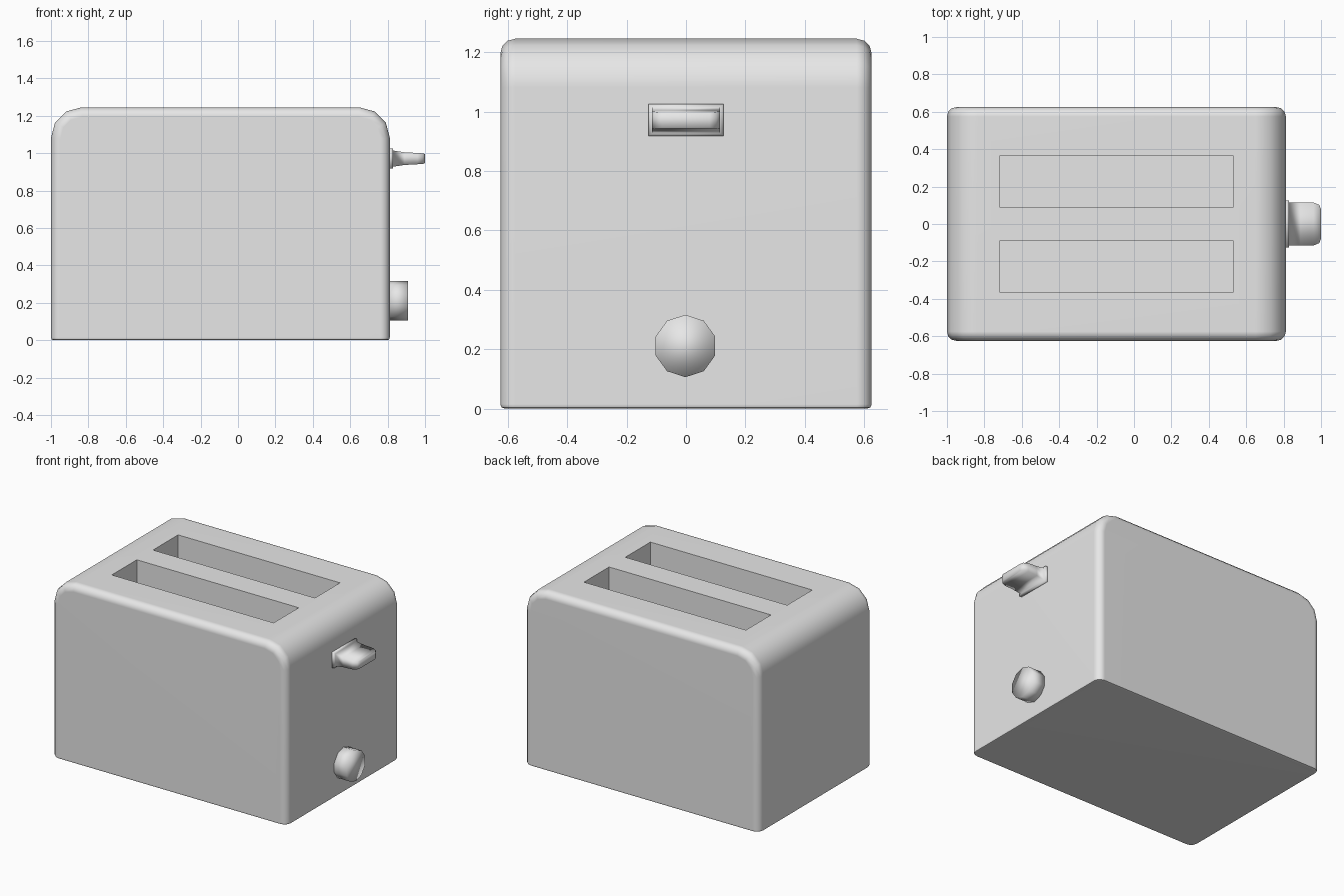
import bpy, bmesh, math
from mathutils import Matrix, Vector

if "Cube" in bpy.data.objects:
    bpy.data.objects.remove(bpy.data.objects["Cube"], do_unlink=True)

grey = bpy.data.materials.new("light_grey")
grey.use_nodes = True
grey.diffuse_color = (0.8, 0.8, 0.8, 1)
grey.node_tree.nodes["Principled BSDF"].inputs["Base Color"].default_value = (0.8, 0.8, 0.8, 1)


def make_object(name, bm):
    bmesh.ops.recalc_face_normals(bm, faces=bm.faces[:])
    mesh = bpy.data.meshes.new(name)
    bm.to_mesh(mesh)
    bm.free()
    mesh.materials.append(grey)
    obj = bpy.data.objects.new(name, mesh)
    bpy.context.collection.objects.link(obj)
    return obj


def select_only(obj):
    bpy.ops.object.select_all(action='DESELECT')
    obj.select_set(True)
    bpy.context.view_layer.objects.active = obj


def box(bm, low, high):
    low, high = Vector(low), Vector(high)
    matrix = Matrix.Translation((low + high) / 2) @ Matrix.Diagonal((*(high - low), 1))
    bmesh.ops.create_cube(bm, size=1, matrix=matrix)


def bevel(bm, rule, width, segments):
    edges = [e for e in bm.edges if rule(*(v.co for v in e.verts))]
    bmesh.ops.bevel(bm, geom=edges, offset=width, segments=segments,
                    profile=0.5, affect='EDGES', clamp_overlap=True)


# Body: broad upper shoulders, softened front and back outlines, tight base edge
LEFT, RIGHT, DEPTH, HEIGHT = -1.0, 0.812, 0.625, 1.245
bm = bmesh.new()
box(bm, (LEFT, -DEPTH, 0), (RIGHT, DEPTH, HEIGHT))
bevel(bm, lambda a, b: min(a.z, b.z) > 1 and abs(a.y - b.y) > 1, 0.163, 3)
bevel(bm, lambda a, b: abs(a.y - b.y) < 0.001 and max(a.z, b.z) > 0.01, 0.05, 3)
bevel(bm, lambda a, b: max(a.z, b.z) < 0.001, 0.015, 2)
body = make_object("body", bm)

# Two bread slots cut down from the top
bm = bmesh.new()
for side in (-1, 1):
    y = side * 0.227
    box(bm, (-0.717, y - 0.138, 0.25), (0.53, y + 0.138, 1.5))
cutter = make_object("slot_cutter", bm)
cut = body.modifiers.new("slots", 'BOOLEAN')
cut.object = cutter
cut.operation = 'DIFFERENCE'
cut.solver = 'EXACT'
select_only(body)
bpy.ops.object.modifier_apply(modifier=cut.name)
bpy.data.objects.remove(cutter, do_unlink=True)
select_only(body)
bpy.ops.object.shade_smooth_by_angle(angle=math.radians(40))
weighted = body.modifiers.new("even_shading", 'WEIGHTED_NORMAL')
weighted.keep_sharp = True

# Lever: lofted from a flange to a thin rounded tip (x, half width, half height)
sections = [(0.80, 0.126, 0.054), (0.828, 0.126, 0.054), (0.83, 0.115, 0.043),
            (0.89, 0.115, 0.034), (0.96, 0.115, 0.03),
            (0.99, 0.102, 0.028), (1.0, 0.08, 0.024)]
bm = bmesh.new()
rings = [[bm.verts.new((x, sy * w, 0.971 + sz * h))
          for sy, sz in ((-1, -1), (1, -1), (1, 1), (-1, 1))] for x, w, h in sections]
for near, far in zip(rings, rings[1:]):
    for i in range(4):
        j = (i + 1) % 4
        bm.faces.new((near[i], near[j], far[j], far[i]))
bm.faces.new(rings[0])
bm.faces.new(rings[-1])
lever = make_object("lever", bm)
lever.data.shade_smooth()

# Browning knob: ten-sided dial with a corner pointing up
bm = bmesh.new()
bmesh.ops.create_cone(bm, cap_ends=True, segments=10, radius1=0.105, radius2=0.105, depth=0.11)
bm.transform(Matrix.Translation((0.855, -0.002, 0.211))
             @ Matrix.Rotation(math.pi / 2, 4, 'Y'))
# Align a corner with the vertical axis
top = max(bm.verts, key=lambda v: v.co.z).co
turn = math.atan2(top.y + 0.002, top.z - 0.211)
centre = Vector((0.855, -0.002, 0.211))
bmesh.ops.rotate(bm, verts=bm.verts[:], cent=centre, matrix=Matrix.Rotation(turn, 3, 'X'))
knob = make_object("knob", bm)
knob.data.shade_smooth()
